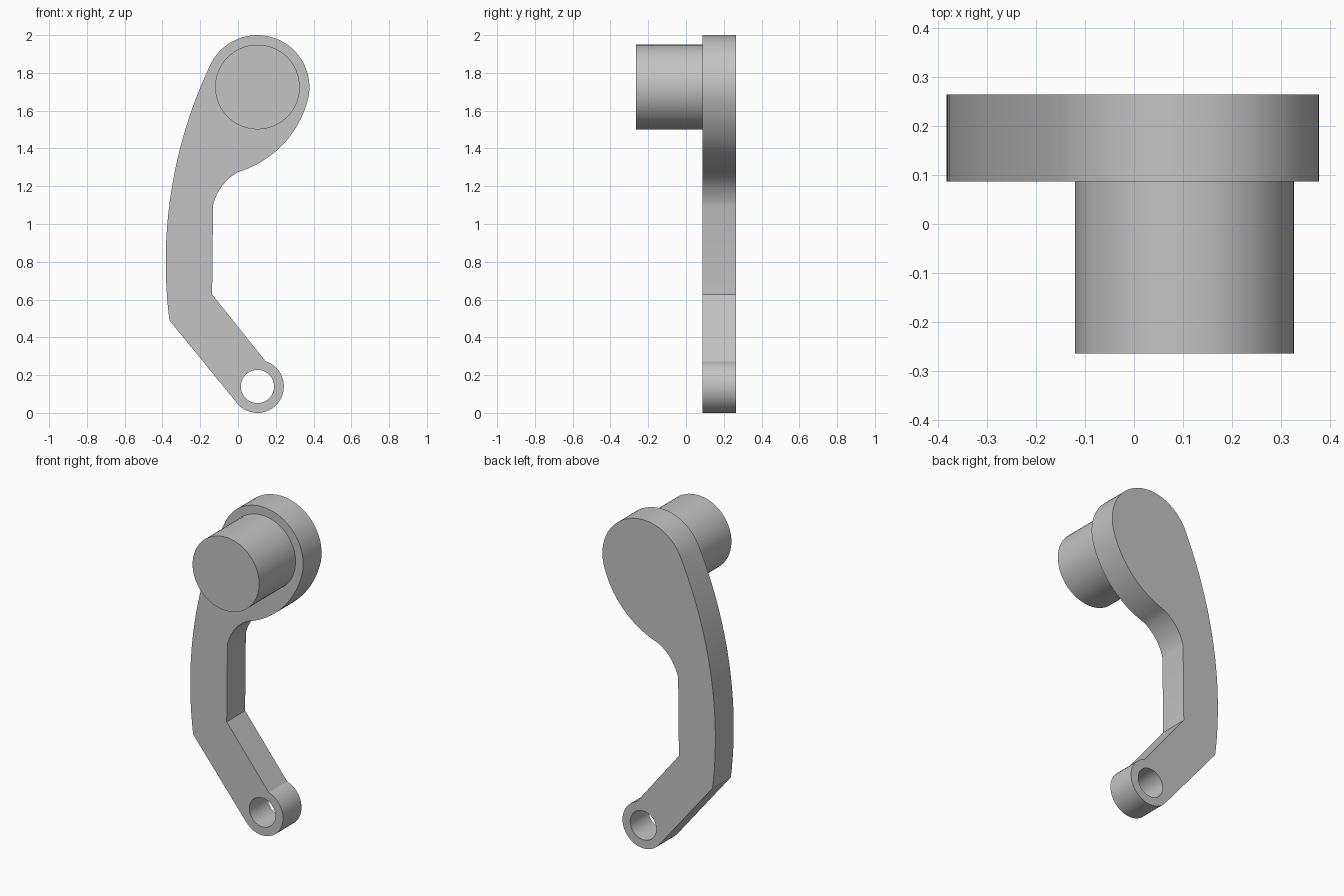
import bpy, bmesh, math
from mathutils import Vector, Matrix

cube = bpy.data.objects.get("Cube")
if cube:
    bpy.data.objects.remove(cube, do_unlink=True)

BACK, MID, FRONT = 0.264, 0.087, -0.264

metal = bpy.data.materials.new("plain grey")
metal.use_nodes = True
metal.diffuse_color = (0.55, 0.55, 0.55, 1)
metal.node_tree.nodes["Principled BSDF"].inputs["Base Color"].default_value = metal.diffuse_color


def arc(a, b, c, steps):
    """Points on the circle through a, b, c, running from a past b to c."""
    a, b, c = Vector(a), Vector(b), Vector(c)
    u, v = b - a, c - a
    d = 2 * u.cross(v)
    centre = a + Vector((v.y * u.dot(u) - u.y * v.dot(v),
                         u.x * v.dot(v) - v.x * u.dot(u))) / d
    r = (a - centre).length
    start = math.atan2(*(a - centre).yx)
    sweep = (math.atan2(*(c - centre).yx) - start) % math.tau
    if d < 0:
        sweep -= math.tau
    return [centre + r * Vector((math.cos(start + sweep * i / steps),
                                 math.sin(start + sweep * i / steps)))
            for i in range(steps + 1)]


def finish(bm, name):
    bmesh.ops.recalc_face_normals(bm, faces=bm.faces)
    mesh = bpy.data.meshes.new(name)
    bm.to_mesh(mesh)
    bm.free()
    mesh.materials.append(metal)
    obj = bpy.data.objects.new(name, mesh)
    bpy.context.collection.objects.link(obj)
    bpy.ops.object.select_all(action='DESELECT')
    obj.select_set(True)
    bpy.context.view_layer.objects.active = obj
    bpy.ops.object.shade_smooth_by_angle(angle=math.radians(25))
    return obj


def plate(name, loops, y0, y1):
    """Extrude closed (x, z) loops between two depths; inner loops are holes."""
    bm = bmesh.new()
    for loop in loops:
        verts = [bm.verts.new((p[0], y0, p[1])) for p in loop]
        for i, v in enumerate(verts):
            bm.edges.new((verts[i - 1], v))
    bmesh.ops.triangle_fill(bm, edges=bm.edges[:], use_beauty=True)
    out = bmesh.ops.extrude_face_region(bm, geom=bm.faces[:], use_keep_orig=True)
    moved = [g for g in out["geom"] if isinstance(g, bmesh.types.BMVert)]
    bmesh.ops.translate(bm, verts=moved, vec=(0, y1 - y0, 0))
    return finish(bm, name)


# Arm outline, clockwise: head, flared underside, inner fillet, eyelet, outer back
head_left, head_right = (-0.148, 1.84), (0.369, 1.654)
neck, bend_top = (0.0, 1.275), (-0.132, 1.10)
eye_start, eye_end = (0.146, 0.273), (-0.009, 0.056)
outline = arc(head_left, (0.103, 2.0), head_right, 40)
outline += arc(head_right, (0.29, 1.485), neck, 20)[1:]
outline += arc(neck, (-0.08, 1.207), bend_top, 12)[1:]
outline += [Vector((-0.137, 0.627))]
outline += arc(eye_start, (0.217, 0.059), eye_end, 30)
outline += arc((-0.363, 0.49), (-0.342, 1.24), head_left, 24)[:-1]

# Round hole in the eyelet
hole = [(0.103 + 0.088 * math.cos(math.tau * i / 40),
         0.14 + 0.088 * math.sin(math.tau * i / 40)) for i in range(40)]
plate("crank_arm", [outline, hole], MID, BACK)

# Pin standing forward from the head
bm = bmesh.new()
bmesh.ops.create_cone(bm, cap_ends=True, segments=64, radius1=0.224, radius2=0.224,
                      depth=MID - FRONT,
                      matrix=Matrix.Translation((0.103, (MID + FRONT) / 2, 1.725))
                      @ Matrix.Rotation(math.pi / 2, 4, 'X'))
finish(bm, "pivot_pin")
